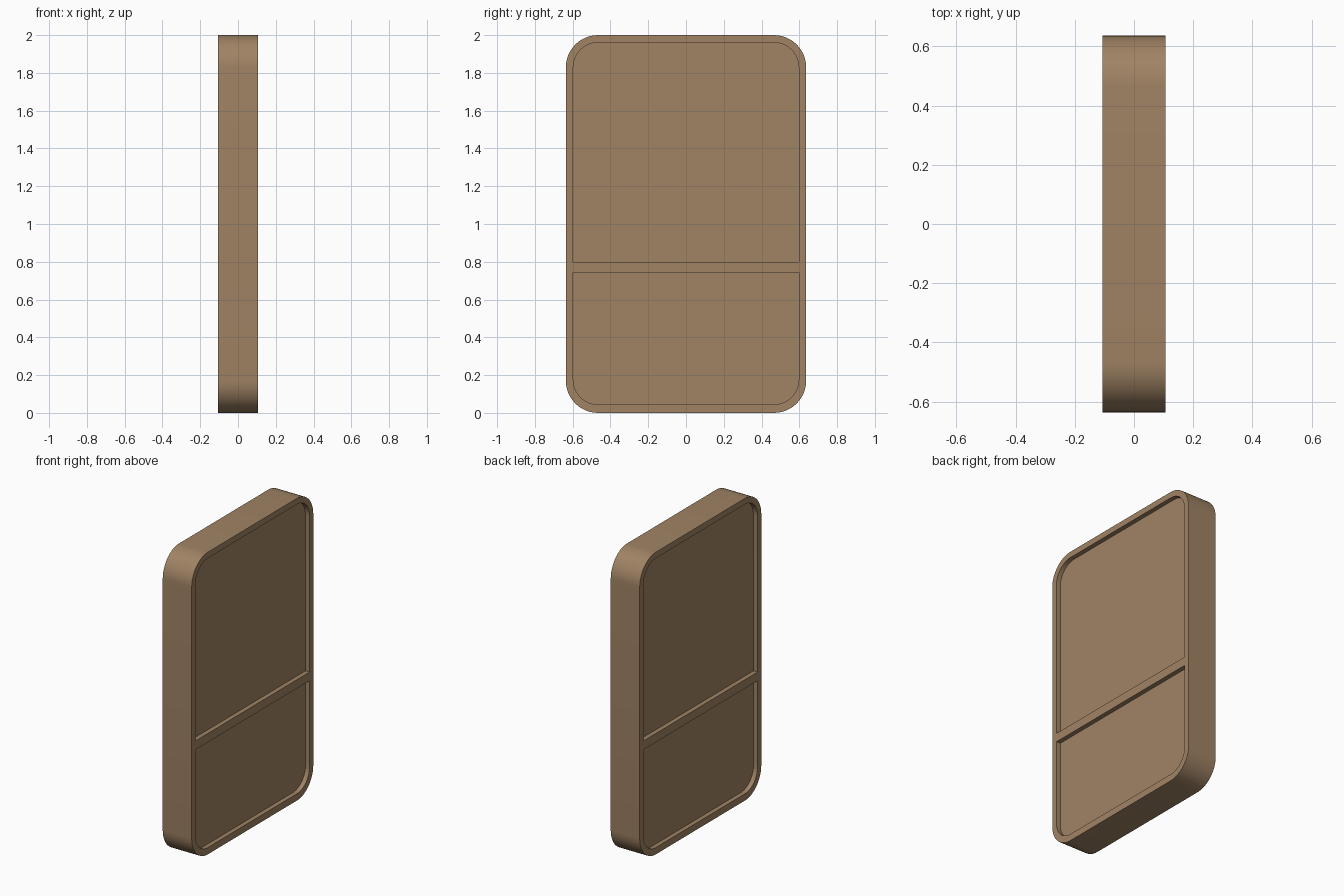
import bpy, bmesh, math

if "Cube" in bpy.data.objects:
    bpy.data.objects.remove(bpy.data.objects["Cube"])

HALF_X, HALF_Y, HEIGHT = 0.106, 0.636, 2.0
DEPTH = 0.03      # recess depth on each face

brown = bpy.data.materials.new("warm brown")
brown.diffuse_color = (0.352, 0.227, 0.127, 1)
brown.use_nodes = True
brown.node_tree.nodes["Principled BSDF"].inputs["Base Color"].default_value = brown.diffuse_color


def outline(y0, y1, z0, z1, r_bottom, r_top, steps=12):
    """Rounded rectangle in the YZ plane, counter-clockwise from +x."""
    pts = []
    for cy, cz, r, a0 in ((y1, z0, r_bottom, -90), (y1, z1, r_top, 0),
                          (y0, z1, r_top, 90), (y0, z0, r_bottom, 180)):
        if r == 0:
            pts.append((cy, cz))
            continue
        oy = cy - r if cy == y1 else cy + r
        oz = cz - r if cz == z1 else cz + r
        for i in range(steps + 1):
            a = math.radians(a0 + 90 * i / steps)
            pts.append((oy + r * math.cos(a), oz + r * math.sin(a)))
    return pts


def prism(name, pts, x0, x1, bevel=0):
    """Extrude a YZ outline from x0 to x1, optionally rounding the two rims."""
    bm = bmesh.new()
    back = [bm.verts.new((x0, y, z)) for y, z in pts]
    front = [bm.verts.new((x1, y, z)) for y, z in pts]
    caps = [bm.faces.new(back[::-1]), bm.faces.new(front)]
    n = len(pts)
    for i in range(n):
        j = (i + 1) % n
        bm.faces.new((back[i], back[j], front[j], front[i]))
    if bevel:
        rims = list({e for f in caps for e in f.edges})
        bmesh.ops.bevel(bm, geom=rims, offset=bevel, segments=4,
                        profile=0.5, affect='EDGES')
    bmesh.ops.recalc_face_normals(bm, faces=bm.faces)
    me = bpy.data.meshes.new(name)
    bm.to_mesh(me)
    bm.free()
    me.materials.append(brown)
    ob = bpy.data.objects.new(name, me)
    bpy.context.collection.objects.link(ob)
    return ob


# Rounded slab body
slab = prism("panelled_slab",
             outline(-HALF_Y, HALF_Y, 0, HEIGHT, 0.17, 0.17),
             -HALF_X, HALF_X, 0.018)

# Recesses above and below the crossbar, on both broad faces
recesses = {"upper": outline(-0.597, 0.597, 0.80, 1.96, 0, 0.13),
            "lower": outline(-0.597, 0.597, 0.045, 0.742, 0.13, 0)}
cutters = []
for label, pts in recesses.items():
    for side in (-1, 1):
        a, b = sorted((side * (HALF_X - DEPTH), side * (HALF_X + 0.1)))
        cutter = prism(f"{label}_recess_cutter", pts, a, b)
        cutter.hide_render = True
        cutters.append(cutter)
        mod = slab.modifiers.new("recess", 'BOOLEAN')
        mod.operation = 'DIFFERENCE'
        mod.solver = 'EXACT'
        mod.object = cutter

# Apply the cuts and clear the cutters
bpy.context.view_layer.objects.active = slab
slab.select_set(True)
for mod in list(slab.modifiers):
    bpy.ops.object.modifier_apply(modifier=mod.name)
for cutter in cutters:
    bpy.data.objects.remove(cutter)
bpy.ops.object.shade_smooth_by_angle(angle=math.radians(35))
